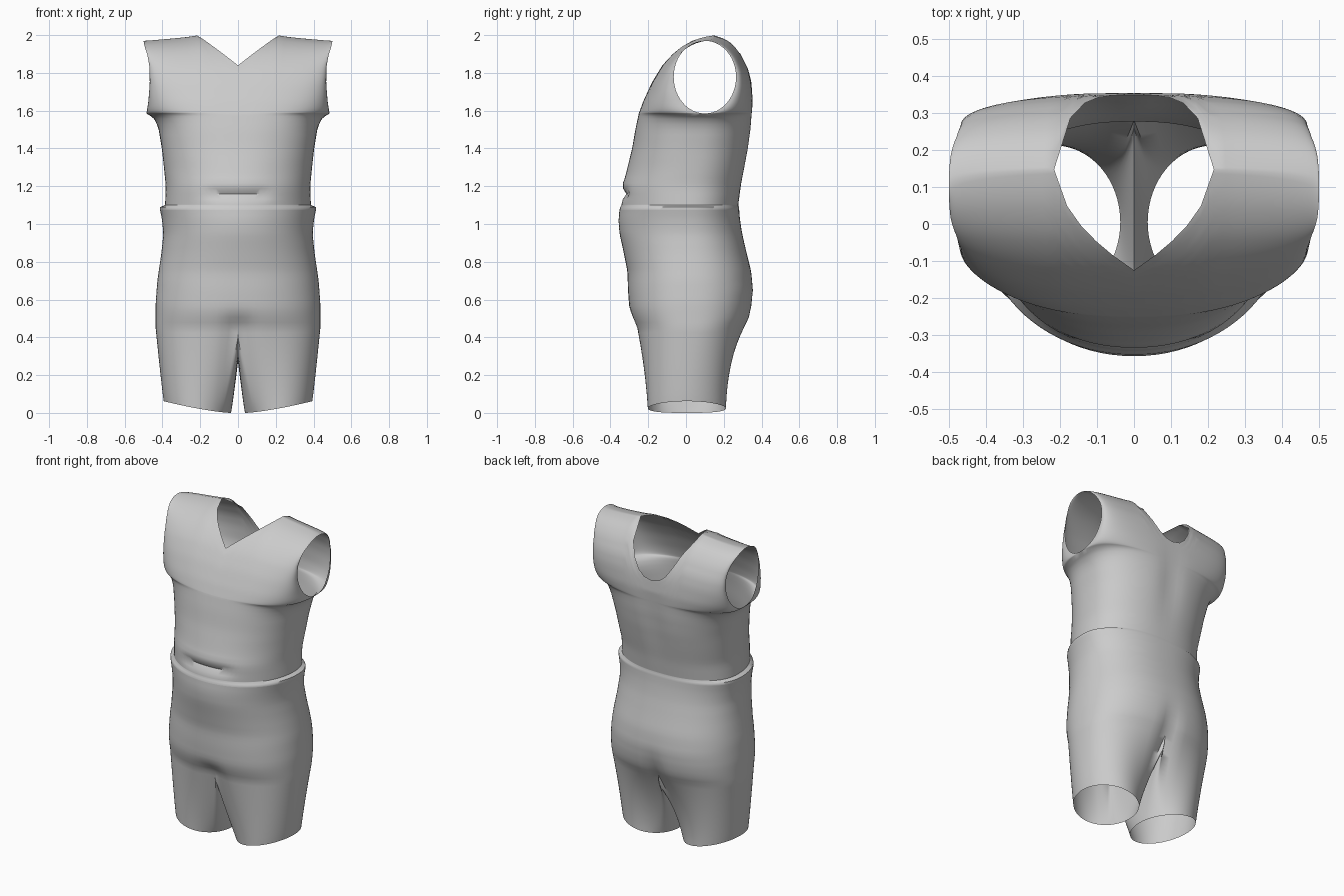
import bpy, bmesh, math

if "Cube" in bpy.data.objects:
    bpy.data.objects.remove(bpy.data.objects["Cube"])

N = 22           # columns from centre line to side
ARM = 1.585      # height of armhole bottom
TOP = 2.0

# Body outline by height: half width, front, back, side y, roundness
WIDTH = [(.45, .436), (.58, .436), (.7, .427), (.85, .405), (.95, .395), (1.03, .403), (1.075, .413),
         (1.09, .412), (1.1, .386), (1.2, .382), (1.3, .392), (1.4, .403), (1.5, .42), (1.55, .437),
         (1.57, .46), (1.585, .485), (1.65, .475), (1.75, .467), (1.85, .468), (1.92, .48), (1.97, .495), (2, .5)]
FRONT = [(.45, -.265), (.5, -.285), (.55, -.3), (.65, -.307), (.75, -.31), (.85, -.33), (.95, -.352),
         (1.02, -.357), (1.08, -.352), (1.1, -.342), (1.2, -.34), (1.25, -.322), (1.4, -.285), (1.5, -.268),
         (1.585, -.25), (1.65, -.226), (1.75, -.18), (1.84, -.125), (1.9, -.07), (1.94, -.02), (1.97, .035),
         (1.99, .09), (2, .15)]
BACK = [(.45, .31), (.5, .335), (.57, .35), (.65, .356), (.75, .345), (.85, .32), (.95, .297), (1.03, .285),
        (1.09, .281), (1.1, .277), (1.2, .292), (1.3, .313), (1.4, .333), (1.5, .346), (1.65, .355),
        (1.75, .347), (1.82, .33), (1.9, .29), (1.95, .25), (1.98, .21), (2, .15)]
SIDE = [(.45, .03), (1.2, .02), (1.4, .05), (1.585, .1), (2, .1)]
ROUND_F = [(.45, .85), (1, .98), (1.3, .92), (1.55, .78), (2, .8)]
ROUND_B = [(.45, .82), (1, .9), (1.3, .85), (2, .8)]


def lerp(table, z):
    if z <= table[0][0]:
        return table[0][1]
    for (a, p), (b, q) in zip(table, table[1:]):
        if z <= b:
            return p + (q - p) * (z - a) / (b - a)
    return table[-1][1]


def bump(v, centre, size):
    return math.exp(-((v - centre) / size) ** 2)


def section(front, u, z):
    """x, y on the front or back outline; u runs 0 (centre) to 1 (side)."""
    p = lerp(ROUND_F if front else ROUND_B, z)
    s = max(0, math.sin(u * math.pi / 2)) ** p
    c = max(0, math.cos(u * math.pi / 2)) ** p if u < 1 else 0
    x = lerp(WIDTH, z) * s
    ys = lerp(SIDE, z)
    if z > ARM:      # side edge opens into the round armhole
        h = (z - (ARM + TOP) / 2) / ((TOP - ARM) / 2)
        ys += (-.165 if front else .165) * math.sqrt(max(0, 1 - h * h))
    y = ys + (lerp(FRONT if front else BACK, z) - ys) * c
    if front:        # waist fold, crotch hollow
        y += .025 * bump(z, 1.16, .025) / (1 + (x / .16) ** 8)
        y += .03 * bump(z, .45, .06) * bump(x, 0, .07)
    else:            # seat cleft, spine hollow
        y -= .03 * bump(z, .45, .13) * bump(x, 0, .05)
        y -= .012 * bump(z, 1.45, .2) * bump(x, 0, .07)
    return x, y


bm = bmesh.new()


def grid(rows):
    vs = [[bm.verts.new(p) for p in r] for r in rows]
    for a, b in zip(vs, vs[1:]):
        for i in range(len(a) - 1):
            bm.faces.new((a[i], a[i + 1], b[i + 1], b[i]))


def ring(z):
    f = [(*section(True, i / N, z), z) for i in range(N + 1)]
    b = [(*section(False, i / N, z), z) for i in range(N - 1, -1, -1)]
    return f + b


# Trunk from hips to armhole
heights = [.45 + (ARM - .45) * i / 40 for i in range(41)] + [1.075, 1.09, 1.1, 1.57]
grid([ring(z) for z in sorted(heights)])


# Upper front and back panels with V and U necklines
def panel(front):
    rows = []
    for j in range(25):
        t = (1 - math.cos(math.pi * j / 24)) / 2
        row = []
        for i in range(N + 1):
            k = min(1, section(front, i / N, TOP)[0] / .215)
            limit = 1.84 + .16 * k if front else 1.72 + .28 * k ** 2.5
            z = ARM + (limit - ARM) * t
            x, y = section(front, i / N, z)
            seam = TOP - .03 * max(0, min(1, (x - .21) / .28)) ** .7
            row.append((x, y, ARM + (z - ARM) * (seam - ARM) / (TOP - ARM)))
        rows.append(row)
    grid(rows)


panel(True)
panel(False)

# Leg: loft from oval hem to hip ring plus crotch curve
M = 16
top = ring(.45)
y0, y1 = top[-1][1], top[0][1]
for j in range(1, M + 1):
    a = math.pi * j / M
    top.append((0, (y0 + y1) / 2 + (y0 - y1) / 2 * math.cos(a), .45 - .18 * math.sin(a) ** .8))
hem = []
for i in range(2 * N + M + 1):
    a = 225 + 270 * i / (2 * N) if i <= 2 * N else 495 + 90 * (i - 2 * N) / M
    a = math.radians(a)
    x, y = .215 + .178 * math.cos(a), .005 + .207 * math.sin(a)
    hem.append((x, y, .062 * (max(0, x - .037) / .356) ** 1.4))
rows = []
for j in range(17):
    t = j / 16
    row = []
    for h, p in zip(hem, top):
        ty = t ** 1.7 if p[1] > 0 else t
        row.append((h[0] + (p[0] - h[0]) * t ** .9, h[1] + (p[1] - h[1]) * ty, h[2] + (p[2] - h[2]) * t))
    rows.append(row)
grid(rows)

# Mirror the half garment and weld the seams
half = bm.verts[:] + bm.edges[:] + bm.faces[:]
copy = bmesh.ops.duplicate(bm, geom=half)["geom"]
for v in copy:
    if isinstance(v, bmesh.types.BMVert):
        v.co.x *= -1
bmesh.ops.remove_doubles(bm, verts=bm.verts[:], dist=.0006)
bmesh.ops.recalc_face_normals(bm, faces=bm.faces[:])
mesh = bpy.data.meshes.new("sleeveless_romper")
bm.to_mesh(mesh)
bm.free()
romper = bpy.data.objects.new("sleeveless_romper", mesh)
bpy.context.collection.objects.link(romper)
bpy.context.view_layer.objects.active = romper
romper.select_set(True)
bpy.ops.object.shade_smooth_by_angle(angle=math.radians(60))
